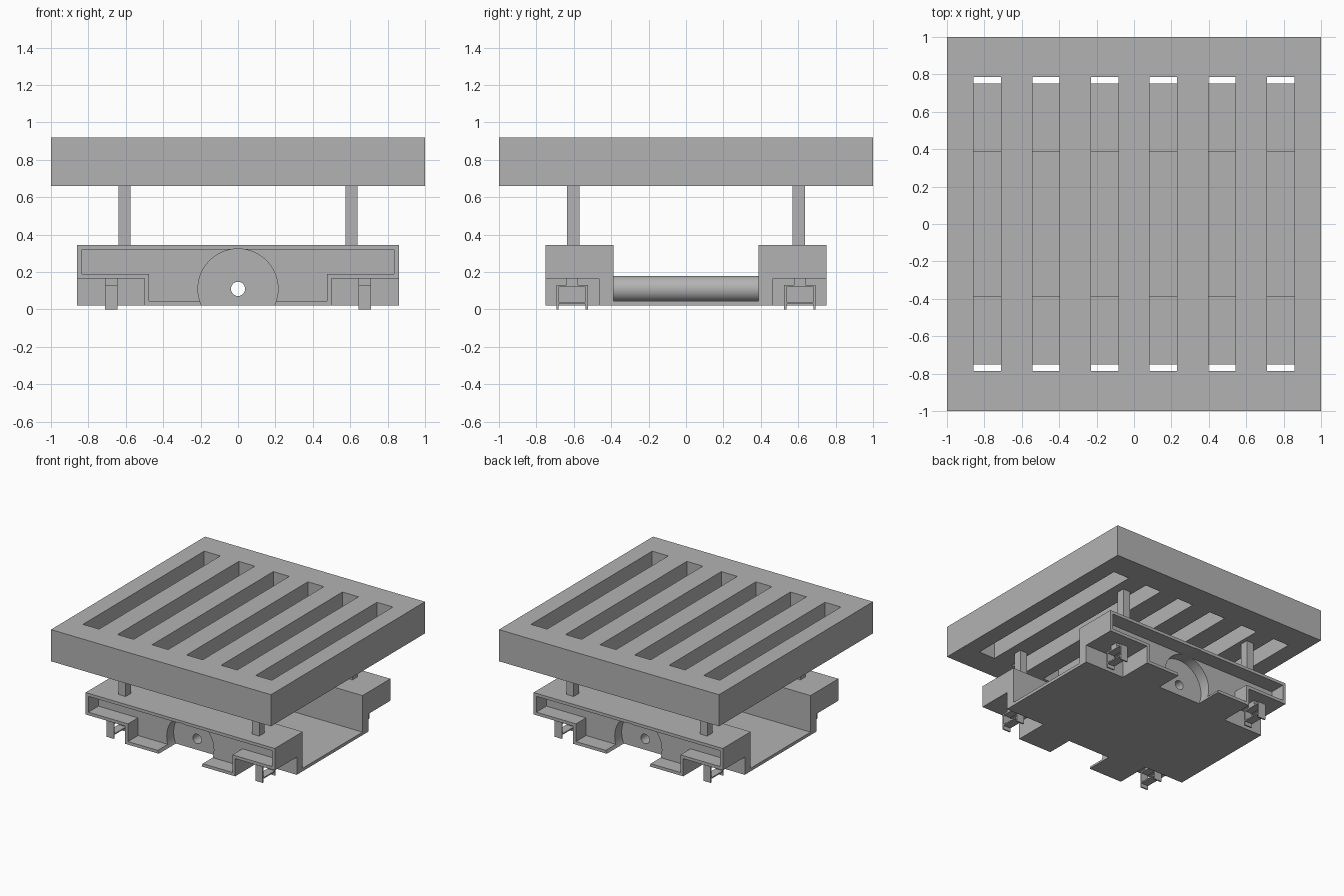
import bpy, bmesh, math
from mathutils import Matrix

if "Cube" in bpy.data.objects:
    bpy.data.objects.remove(bpy.data.objects["Cube"], do_unlink=True)

grey = bpy.data.materials.new("plain_grey")
grey.use_nodes = True
grey.diffuse_color = (0.45, 0.45, 0.45, 1)
grey.node_tree.nodes["Principled BSDF"].inputs["Base Color"].default_value = (0.45, 0.45, 0.45, 1)


def add_object(name, bm):
    mesh = bpy.data.meshes.new(name)
    bm.to_mesh(mesh)
    bm.free()
    mesh.materials.append(grey)
    obj = bpy.data.objects.new(name, mesh)
    bpy.context.collection.objects.link(obj)
    return obj


def box(name, x, y, z):
    """Box from (low, high) ranges on each axis."""
    bm = bmesh.new()
    bmesh.ops.create_cube(bm, size=1)
    for v in bm.verts:
        v.co = [r[0] + (c + 0.5) * (r[1] - r[0]) for r, c in zip((x, y, z), v.co)]
    return add_object(name, bm)


def rod(name, radius, y, z, segments=64):
    """Cylinder lying along y, centred on x = 0."""
    bm = bmesh.new()
    turn = Matrix.Translation((0, sum(y) / 2, z)) @ Matrix.Rotation(math.pi / 2, 4, 'X')
    bmesh.ops.create_cone(bm, cap_ends=True, segments=segments, radius1=radius,
                          radius2=radius, depth=y[1] - y[0], matrix=turn)
    return add_object(name, bm)


def cut(obj, cutter):
    """Subtract the cutter, bake the result and discard the cutter."""
    mod = obj.modifiers.new("cut", 'BOOLEAN')
    mod.operation = 'DIFFERENCE'
    mod.solver = 'EXACT'
    mod.object = cutter
    graph = bpy.context.evaluated_depsgraph_get()
    mesh = bpy.data.meshes.new_from_object(obj.evaluated_get(graph))
    obj.modifiers.clear()
    obj.data = mesh
    bpy.data.objects.remove(cutter, do_unlink=True)


def span(side, low, high):
    """Range mirrored to the given side."""
    return tuple(sorted((side * low, side * high)))


# Slotted top platform
platform = box("slotted_platform", (-1, 1), (-1, 1), (0.66, 0.92))
for i in range(6):
    mid = (i - 2.5) * 0.314
    cut(platform, box("slot_cutter", (mid - 0.073, mid + 0.073), (-0.787, 0.787), (0.5, 1.1)))

# Chassis with a wide channel across the middle
chassis = box("chassis", (-0.86, 0.86), (-0.75, 0.75), (0.02, 0.345))
cut(chassis, box("channel_cutter", (-1, 1), (-0.388, 0.388), (0.045, 0.5)))

for sy in (-1, 1):
    # Open corners above the clips
    for sx in (-1, 1):
        cut(chassis, box("corner_cutter", span(sx, 0.5, 1), span(sy, 0.465, 1), (-0.2, 0.165)))
    # Stepped end pocket and round recess
    cut(chassis, box("upper_pocket_cutter", (-0.835, 0.835), span(sy, 0.62, 1), (0.19, 0.32)))
    cut(chassis, box("lower_pocket_cutter", (-0.475, 0.475), span(sy, 0.62, 1), (0.045, 0.25)))
    cut(chassis, rod("recess_cutter", 0.214, span(sy, 0.53, 1), 0.11))

# Axle tube and the bore through the whole length
tube = rod("axle_tube", 0.07, (-0.4, 0.4), 0.11, 48)
for part in (chassis, tube):
    cut(part, rod("bore_cutter", 0.038, (-1, 1), 0.11, 32))

# Posts and snap clips at the four corners
for sx in (-1, 1):
    for sy in (-1, 1):
        tag = ("front_" if sy < 0 else "back_") + ("left" if sx > 0 else "right")
        box("post_" + tag, span(sx, 0.575, 0.64), span(sy, 0.57, 0.637), (0.34, 0.665))
        cx = span(sx, 0.643, 0.71)
        box("clip_stem_" + tag, cx, span(sy, 0.578, 0.64), (0.125, 0.17))
        box("clip_top_" + tag, cx, span(sy, 0.525, 0.693), (0.12, 0.132))
        box("clip_strap_" + tag, cx, span(sy, 0.53, 0.688), (0.03, 0.04))
        box("clip_inner_prong_" + tag, cx, span(sy, 0.525, 0.536), (0, 0.125))
        box("clip_outer_prong_" + tag, cx, span(sy, 0.682, 0.693), (0, 0.125))

# Smooth the round surfaces, keep the edges sharp
bpy.ops.object.select_all(action='DESELECT')
for part in (chassis, tube):
    part.select_set(True)
    bpy.context.view_layer.objects.active = part
bpy.ops.object.shade_smooth_by_angle(angle=math.radians(30))
